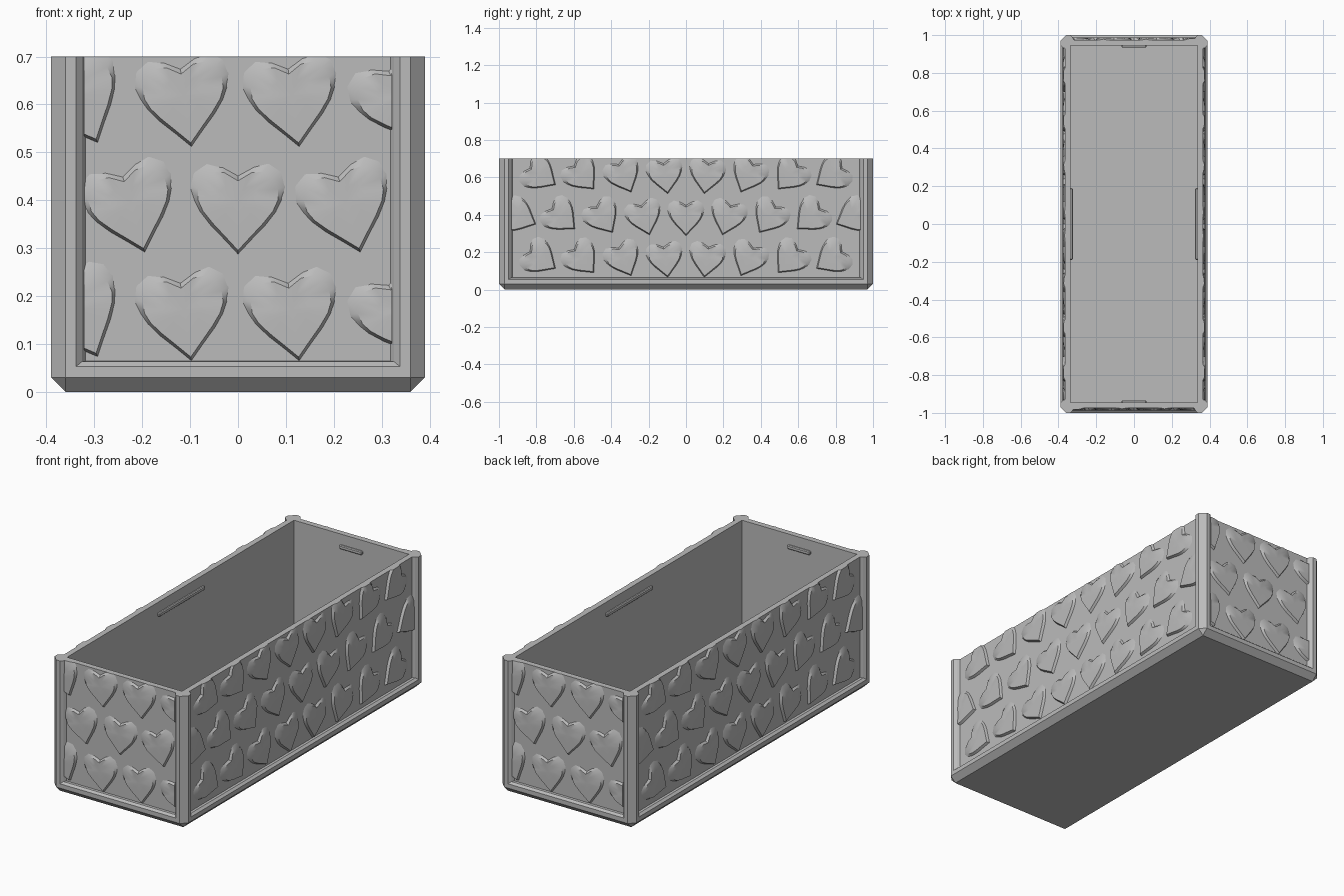
import bpy, bmesh
from math import pi, radians
from mathutils import Matrix, Vector

if "Cube" in bpy.data.objects:
    bpy.data.objects.remove(bpy.data.objects["Cube"])

HX, HY, H = 0.39, 1.0, 0.7      # half width, half length, height
DEPTH = 0.025                   # panel recess
STEP = 0.225                    # heart spacing

grey = bpy.data.materials.new("plain_grey")
grey.use_nodes = True
grey.diffuse_color = (0.5, 0.5, 0.5, 1)
grey.node_tree.nodes["Principled BSDF"].inputs["Base Color"].default_value = (0.5, 0.5, 0.5, 1)


def make_object(name, bm):
    bmesh.ops.recalc_face_normals(bm, faces=bm.faces)
    mesh = bpy.data.meshes.new(name)
    bm.to_mesh(mesh)
    bm.free()
    mesh.materials.append(grey)
    obj = bpy.data.objects.new(name, mesh)
    bpy.context.collection.objects.link(obj)
    return obj


def add_box(bm, low, high):
    low, high = Vector(low), Vector(high)
    mat = Matrix.Translation((low + high) / 2) @ Matrix.Diagonal((*(high - low), 1))
    return bmesh.ops.create_cube(bm, size=1, matrix=mat)


def side_frame(k):
    """Matrix from (across, up, outward) to the k-th side, with its half width."""
    half, dist = (HX, HY) if k % 2 == 0 else (HY, HX)
    base = Matrix(((1, 0, 0, 0), (0, 0, -1, -dist), (0, 1, 0, 0), (0, 0, 0, 1)))
    return Matrix.Rotation(k * pi / 2, 4, "Z") @ base, half


def loft(bm, rings, cap_ends=True):
    loops = [[bm.verts.new(p) for p in ring] for ring in rings]
    n = len(loops[0])
    for a, b in zip(loops, loops[1:]):
        for i in range(n):
            j = (i + 1) % n
            bm.faces.new((a[i], a[j], b[j], b[i]))
    bm.faces.new(loops[0])
    if cap_ends:
        bm.faces.new(loops[-1])
    return loops


# Outer block with chamfered corners and bottom edges
bm = bmesh.new()
add_box(bm, (-HX, -HY, 0), (HX, HY, H))
edges = [e for e in bm.edges if not all(v.co.z > 0.1 for v in e.verts)]
bmesh.ops.bevel(bm, geom=edges, offset=0.03, segments=1, affect="EDGES")
planter = make_object("planter_body", bm)

# Cutters: inner cavity and the four stepped panel recesses
cutters = []
bm = bmesh.new()
add_box(bm, (-0.335, -0.945, 0.04), (0.335, 0.945, 0.9))
cutters.append(make_object("cavity_cutter", bm))

for k in range(4):
    mat, half = side_frame(k)
    bm = bmesh.new()
    rings = []
    for out, inset, low in ((0.02, 0.052, 0.053), (0, 0.052, 0.053),
                            (-0.012, 0.064, 0.063), (-DEPTH, 0.072, 0.064)):
        u = half - inset
        rings.append([(-u, low, out), (u, low, out), (u, 0.9, out), (-u, 0.9, out)])
    loft(bm, rings)
    bm.transform(mat)
    cutters.append(make_object("recess_cutter", bm))

bpy.context.view_layer.objects.active = planter
for cutter in cutters:
    cutter.hide_render = True
    mod = planter.modifiers.new("cut", "BOOLEAN")
    mod.operation, mod.solver, mod.object = "DIFFERENCE", "EXACT", cutter
    bpy.ops.object.modifier_apply(modifier=mod.name)
    bpy.data.objects.remove(cutter)

# Half heart outline from tip to notch: across, up, edge height, skirt width
HALF_HEART = [
    (0, -0.1, 0.013, 0.009), (0.025, -0.073, 0.013, 0.007), (0.053, -0.043, 0.013, 0.007),
    (0.073, -0.018, 0.013, 0.007), (0.083, 0.004, 0.012, 0.009), (0.083, 0.028, 0.009, 0.02),
    (0.072, 0.05, 0.008, 0.028), (0.052, 0.064, 0.008, 0.026), (0.028, 0.062, 0.01, 0.015),
    (0, 0.045, 0.012, 0.012),
]
HEART = HALF_HEART + [(-x, y, h, s) for x, y, h, s in HALF_HEART[-2:0:-1]]


def add_heart(bm, u, v, angle):
    place = Matrix.Translation((u, v, -DEPTH)) @ Matrix.Rotation(angle, 4, "Z")
    skirt, rim, crown = [], [], []
    for x, y, height, spread in HEART:
        p = Vector((x, y, 0))
        skirt.append(place @ (p + p.normalized() * spread - Vector((0, 0, 0.002))))
        rim.append(place @ Vector((x, y, height)))
        crown.append(place @ Vector((x * 0.5, y * 0.5, 0.5 * height + 0.0065)))
    loops = loft(bm, (skirt, rim, crown), cap_ends=False)
    centre = bm.verts.new(place @ Vector((0, 0, 0.013)))
    top = loops[-1]
    for i, vert in enumerate(top):
        bm.faces.new((vert, top[(i + 1) % len(top)], centre))


def clip(bm, point, normal):
    geom = bm.verts[:] + bm.edges[:] + bm.faces[:]
    bmesh.ops.bisect_plane(bm, geom=geom, plane_co=point, plane_no=normal, clear_outer=True)
    bmesh.ops.holes_fill(bm, edges=[e for e in bm.edges if e.is_boundary], sides=0)


# Raised hearts, swinging further round towards the panel ends
for k, side in enumerate(("front", "left", "back", "right")):
    mat, half = side_frame(k)
    edge = half - 0.068
    bm = bmesh.new()
    for row in range(3):
        shift = 0 if row == 1 else STEP / 2
        for i in range(-5, 6):
            u = i * STEP + shift
            if abs(u) > edge + 0.05:
                continue
            turn = radians(72) * (abs(u) if k % 2 == 0 else -u)
            add_heart(bm, u, 0.172 + 0.2235 * row, turn)
    clip(bm, (edge, 0, 0), (1, 0, 0))
    clip(bm, (-edge, 0, 0), (-1, 0, 0))
    clip(bm, (0, H, 0), (0, 1, 0))
    bm.transform(mat)
    hearts = make_object(side + "_hearts", bm)
    bpy.ops.object.select_all(action="DESELECT")
    hearts.select_set(True)
    bpy.context.view_layer.objects.active = hearts
    bpy.ops.object.shade_smooth_by_angle(angle=radians(30))

# Small catch ridges inside the walls, near the rim
for name, x, y, hx, hy in (("side_ridge", 0.333, 0, 0.009, 0.19), ("end_ridge", 0, 0.943, 0.066, 0.009)):
    for s in (-1, 1):
        bm = bmesh.new()
        add_box(bm, (s * x - hx, s * y - hy, 0.625), (s * x + hx, s * y + hy, 0.645))
        bmesh.ops.bevel(bm, geom=bm.edges[:], offset=0.004, segments=1, affect="EDGES")
        make_object(name, bm)
